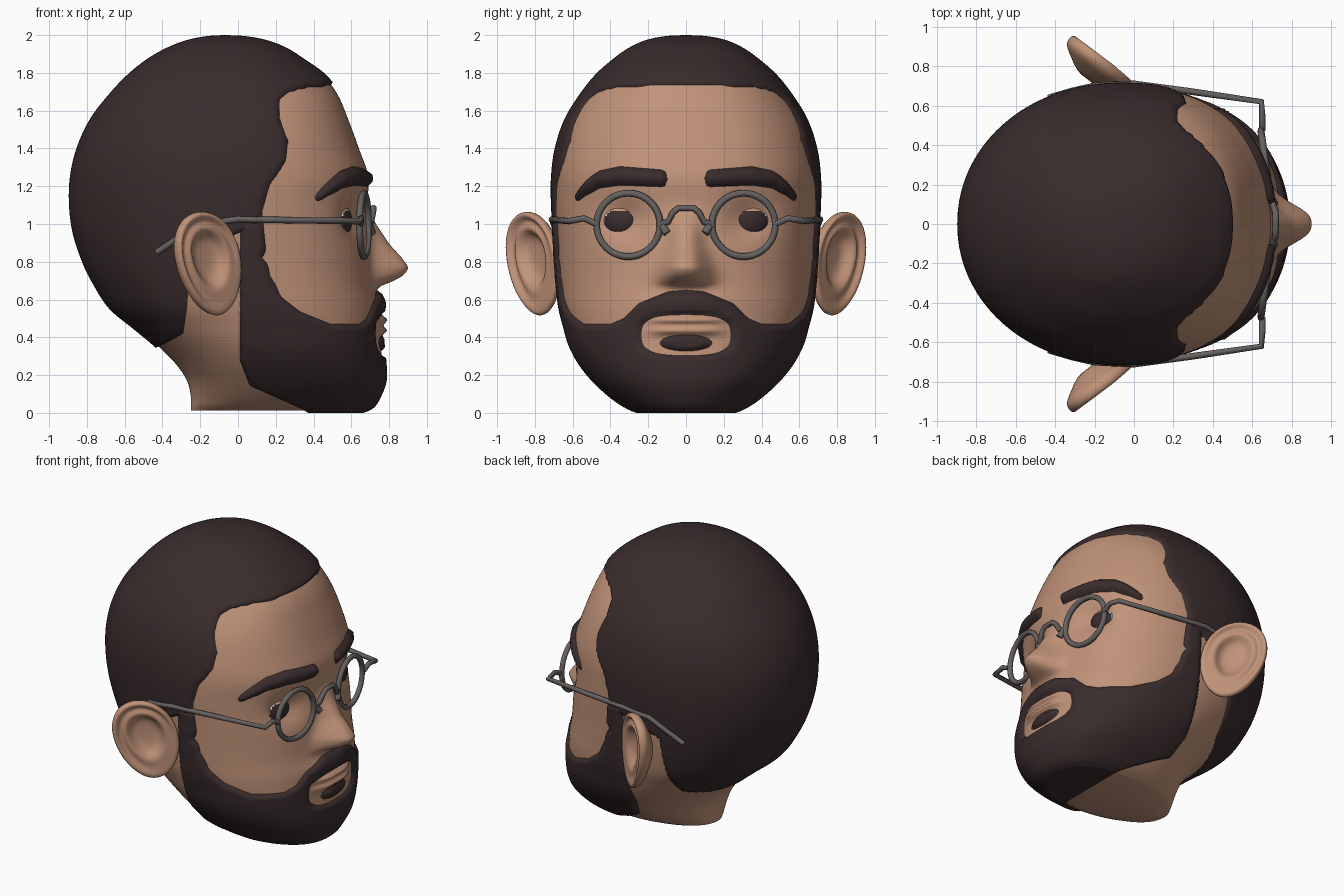
import bpy, bmesh, math
from mathutils import Vector

if "Cube" in bpy.data.objects:
    bpy.data.objects.remove(bpy.data.objects["Cube"])


def material(name, rgb):
    m = bpy.data.materials.new(name)
    m.use_nodes = True
    m.diffuse_color = (*rgb, 1)
    m.node_tree.nodes["Principled BSDF"].inputs["Base Color"].default_value = (*rgb, 1)
    return m


SKIN = material("skin", (0.53, 0.29, 0.19))
HAIR = material("dark_hair", (0.042, 0.025, 0.026))
METAL = material("grey_metal", (0.13, 0.12, 0.115))
WHITE = material("eye_white", (0.75, 0.72, 0.7))


def finish(name, bm, *mats):
    mesh = bpy.data.meshes.new(name)
    bm.to_mesh(mesh)
    bm.free()
    for m in mats:
        mesh.materials.append(m)
    for p in mesh.polygons:
        p.use_smooth = True
    ob = bpy.data.objects.new(name, mesh)
    bpy.context.collection.objects.link(ob)
    return ob


def lookup(table, key):
    """Linear interpolation in a list of (key, value) pairs."""
    if key <= table[0][0]:
        return table[0][1]
    for (k0, v0), (k1, v1) in zip(table, table[1:]):
        if key <= k1:
            return v0 + (v1 - v0) * (key - k0) / (k1 - k0)
    return table[-1][1]


def bell(value, centre, width):
    return math.exp(-((value - centre) / width) ** 2)


# Head cross-sections: height, back, front, half width, x of the widest point
RINGS = [
    (.012, -.25, .63, .25, .2), (.04, -.25, .7, .31, .2), (.09, -.25, .735, .38, .2),
    (.17, -.27, .765, .47, .2), (.26, -.33, .765, .545, .18), (.36, -.43, .755, .6, .15),
    (.46, -.55, .75, .63, .1), (.56, -.67, .74, .655, .05), (.68, -.75, .72, .67, 0),
    (.8, -.81, .71, .68, -.03), (.95, -.86, .7, .69, -.05), (1.1, -.88, .685, .7, -.06),
    (1.25, -.875, .69, .7, -.07), (1.4, -.84, .64, .68, -.08), (1.55, -.77, .585, .63, -.08),
    (1.68, -.67, .53, .55, -.08), (1.78, -.575, .455, .47, -.08), (1.86, -.475, .345, .38, -.08),
    (1.92, -.37, .25, .295, -.08), (1.96, -.265, .145, .205, -.07), (1.98, -.16, .035, .105, -.07),
    (1.985, -.075, -.065, .005, -.07)]
NOSE_HEIGHT = [(.64, 0), (.67, .025), (.695, .1), (.73, .165), (.77, .193), (.82, .16),
               (.89, .1), (1, .035), (1.1, 0)]
NOSE_WIDTH = [(.7, .13), (.77, .118), (.9, .08), (1.1, .065)]


def ring_at(s):
    """Catmull-Rom blend of the head cross-sections."""
    i = min(int(s), len(RINGS) - 2)
    t = s - i
    a, b, c, d = (RINGS[max(0, min(len(RINGS) - 1, i + k))] for k in (-1, 0, 1, 2))
    return [q + t / 2 * (r - p + t * (2 * p - 5 * q + 4 * r - w + t * (3 * (q - r) + w - p)))
            for p, q, r, w in zip(a, b, c, d)]


def relief(y, z):
    """Nose, eye sockets, lips and moustache pad, as forward displacement."""
    y = abs(y)
    nose = lookup(NOSE_HEIGHT, z) * math.exp(-(y / lookup(NOSE_WIDTH, z)) ** 2.7)
    socket = -.06 * bell(y, .32, .12) * bell(z, 1.02, .1)
    lips = math.exp(-(y / .18) ** 4) * (.045 * bell(z, .492, .022) + .04 * bell(z, .437, .022))
    moustache = .025 * bell(y, 0, .22) * bell(z, .58, .05)
    return nose + socket + lips + moustache


def head_surface(rows=190, cols=192):
    bm = bmesh.new()
    grid = []
    for j in range(rows + 1):
        z, back, front, width, cx = ring_at(j / rows * (len(RINGS) - 1))
        line = []
        for i in range(cols):
            t = 2 * math.pi * i / cols
            t -= .3 * math.sin(t)
            c, s = math.cos(t), math.sin(t)
            n = 2.3 if c > 0 else 2.05
            r = (abs(c) ** n + abs(s) ** n) ** (-1 / n)
            x, y = cx + r * c * (front - cx if c > 0 else cx - back), width * r * s
            if c > 0:
                x += relief(y, z)
            line.append(bm.verts.new((x, y, z)))
        grid.append(line)
    for lo, hi in zip(grid, grid[1:]):
        for i in range(cols):
            k = (i + 1) % cols
            bm.faces.new((lo[i], lo[k], hi[k], hi[i]))
    # Underside, closed by strips running from side to side
    base = grid[0]
    for i in range(cols // 2):
        strip = dict.fromkeys((base[i], base[-i], base[-i - 1], base[i + 1]))
        bm.faces.new(list(strip))
    bm.faces.new(grid[-1])
    inner = [v for line in grid[1:-1] for v in line]
    bmesh.ops.smooth_vert(bm, verts=inner, factor=.5, use_axis_x=True, use_axis_y=True)
    bmesh.ops.recalc_face_normals(bm, faces=bm.faces)
    bm.normal_update()
    return bm


def shell(name, inside, thickness):
    """Raised layer of the head wherever inside() is positive; its rim dips under the skin."""
    bm = head_surface()
    amount = {v: inside(v.co) for v in bm.verts}
    moved = {v: v.co + v.normal * max(-.02, min(thickness, amount[v])) for v in bm.verts}
    for v, co in moved.items():
        v.co = (co.x, co.y, max(0, co.z))
    gone = [f for f in bm.faces if max(amount[v] for v in f.verts) < -.02]
    bmesh.ops.delete(bm, geom=gone, context="FACES")
    return finish(name, bm, HAIR)


# Skin
finish("head_skin", head_surface(), SKIN)

# Hair: everything behind the hairline
HAIRLINE = [(.32, -.6), (.35, -.42), (.42, -.29), (.55, -.27), (.85, -.25), (.95, 0), (1, .13),
            (1.07, .13), (1.21, .17), (1.28, .22), (1.34, .255), (1.44, .265), (1.56, .22),
            (1.66, .22), (1.7, .27), (1.72, .36), (1.74, .55), (1.8, .9)]
shell("hair", lambda p: lookup(HAIRLINE, p.z) - p.x, .015)

# Beard, sideburns and moustache, with a bare mouth and a patch under the lip
BEARD_BACK = [(.012, .36), (.03, .33), (.15, .06), (.28, .01)]
BEARD_SIDE_TOP = [(.125, 1.02), (.14, .81), (.22, .62), (.33, .535), (.49, .47)]
BEARD_FRONT_TOP = [(0, .65), (.1, .64), (.25, .58), (.33, .5), (.4, .47)]


def beard_area(p):
    y = abs(p.y)
    top = max(lookup(BEARD_SIDE_TOP, p.x), lookup(BEARD_FRONT_TOP, y))
    area = min(p.x - lookup(BEARD_BACK, p.z), top - p.z)
    if p.x > .4:
        mouth = ((y / .235) ** 3 + (abs(p.z - .412) / .108) ** 3) ** (1 / 3) - 1
        patch = 1 - math.hypot(y / .14, (p.z - .37) / .043)
        area = max(min(area, mouth * .15), patch * .06)
    return area


shell("beard", beard_area, .022)

# Eyebrows
BROW_LINE = [(.1, 1.24), (.35, 1.255), (.46, 1.235), (.53, 1.19), (.59, 1.13)]
BROW_HALF = [(.09, -.02), (.115, .045), (.35, .05), (.5, .045), (.57, .03), (.6, -.02)]


def brow_area(p):
    y = abs(p.y)
    if p.x < .2:
        return -1
    return lookup(BROW_HALF, y) - abs(p.z - lookup(BROW_LINE, y))


shell("eyebrows", brow_area, .03)

# Ears: a dished, rimmed disc swept back from the head; the rim fades at the lobe and cheek
EAR_PROFILE = [(.25, -.04), (.42, -.03), (.54, .015), (.64, .02), (.76, -.008), (.86, .03),
               (.95, .03), (1, 0), (.95, -.035), (.75, -.06), (.4, -.11)]


def ear(name, side, segs=40):
    bm = bmesh.new()
    loops = []
    for n, (r, d) in enumerate(EAR_PROFILE):
        front_side = n < 7
        loop = []
        for i in range(segs):
            t = 2 * math.pi * i / segs
            c, s = math.cos(t), math.sin(t)
            depth = d
            if front_side and r > .5:
                depth = .012 + (d - .012) * min(1, max(0, .75 + .6 * c + .5 * s))
            u = .5 + r * (.48 * c * (1 + .12 * s) + .12 * s)
            x, y = .025 - .355 * u + .61 * depth, .675 + .265 * u + .79 * depth
            z = .79 + .28 * r * s + .05 * (1 - r) * front_side
            loop.append(bm.verts.new((x, side * y, z)))
        loops.append(loop)
    for a, b in zip(loops, loops[1:]):
        for i in range(segs):
            k = (i + 1) % segs
            bm.faces.new((a[i], a[k], b[k], b[i]))
    for loop in (loops[0], loops[-1]):
        bmesh.ops.poke(bm, faces=[bm.faces.new(loop)])
    bmesh.ops.recalc_face_normals(bm, faces=bm.faces)
    finish(name, bm, SKIN).modifiers.new("smooth", "SUBSURF").levels = 1


# Eyes: white ball, dark iris turned slightly outward, skin lids
def eye(name, side):
    gaze = Vector((.95, .3 * side, -.05)).normalized()
    bm = bmesh.new()
    bmesh.ops.create_uvsphere(bm, u_segments=48, v_segments=36, radius=.11)
    for f in bm.faces:
        n = f.calc_center_median().normalized()
        f.material_index = 2 if n.z > .5 or n.z < -.58 else int(n.dot(gaze) > .74)
    ob = finish(name, bm, WHITE, HAIR, SKIN)
    ob.location = (.495, side * .325, 1.015)
    ob.scale = (1, 1.12, 1)


# Wire parts of the glasses
def wire(name, points, radius=.017, closed=False):
    cu = bpy.data.curves.new(name, "CURVE")
    cu.dimensions = "3D"
    cu.bevel_depth, cu.bevel_resolution, cu.use_fill_caps = radius, 2, True
    sp = cu.splines.new("POLY")
    sp.points.add(len(points) - 1)
    for p, co in zip(sp.points, points):
        p.co = (*co, 1)
    sp.use_cyclic_u = closed
    sp.use_smooth = True
    cu.materials.append(METAL)
    ob = bpy.data.objects.new(name, cu)
    bpy.context.collection.objects.link(ob)
    bpy.ops.object.select_all(action="DESELECT")
    ob.select_set(True)
    bpy.context.view_layer.objects.active = ob
    bpy.ops.object.convert(target="MESH")


ARM = [(.65, .475, 1), (.65, .54, 1.03), (.645, .62, 1.015), (.3, .67, 1.02), (0, .71, 1.025),
       (-.2, .7, 1), (-.31, .675, .93), (-.43, .64, .85)]
for side, label in ((1, "left"), (-1, "right")):
    ear(label + "_ear", side)
    eye(label + "_eye", side)
    rim = []
    for i in range(40):
        t = 2 * math.pi * i / 40
        c, s = .168 * math.cos(t), .168 * math.sin(t)
        rim.append((.667 - .14 * c, side * (.305 + c), .995 + s))
    wire(label + "_lens_rim", rim, .018, True)
    wire(label + "_temple_arm", [(x, side * y, z) for x, y, z in ARM])
    wire(label + "_nose_pad", [(.695, side * .125, .99), (.71, side * .1, .95)], .022)

half = [(.69, .14, 1), (.705, .095, 1.01), (.715, .07, 1.06), (.718, .04, 1.085)]
wire("glasses_bridge", half + [(x, -y, z) for x, y, z in reversed(half)])
